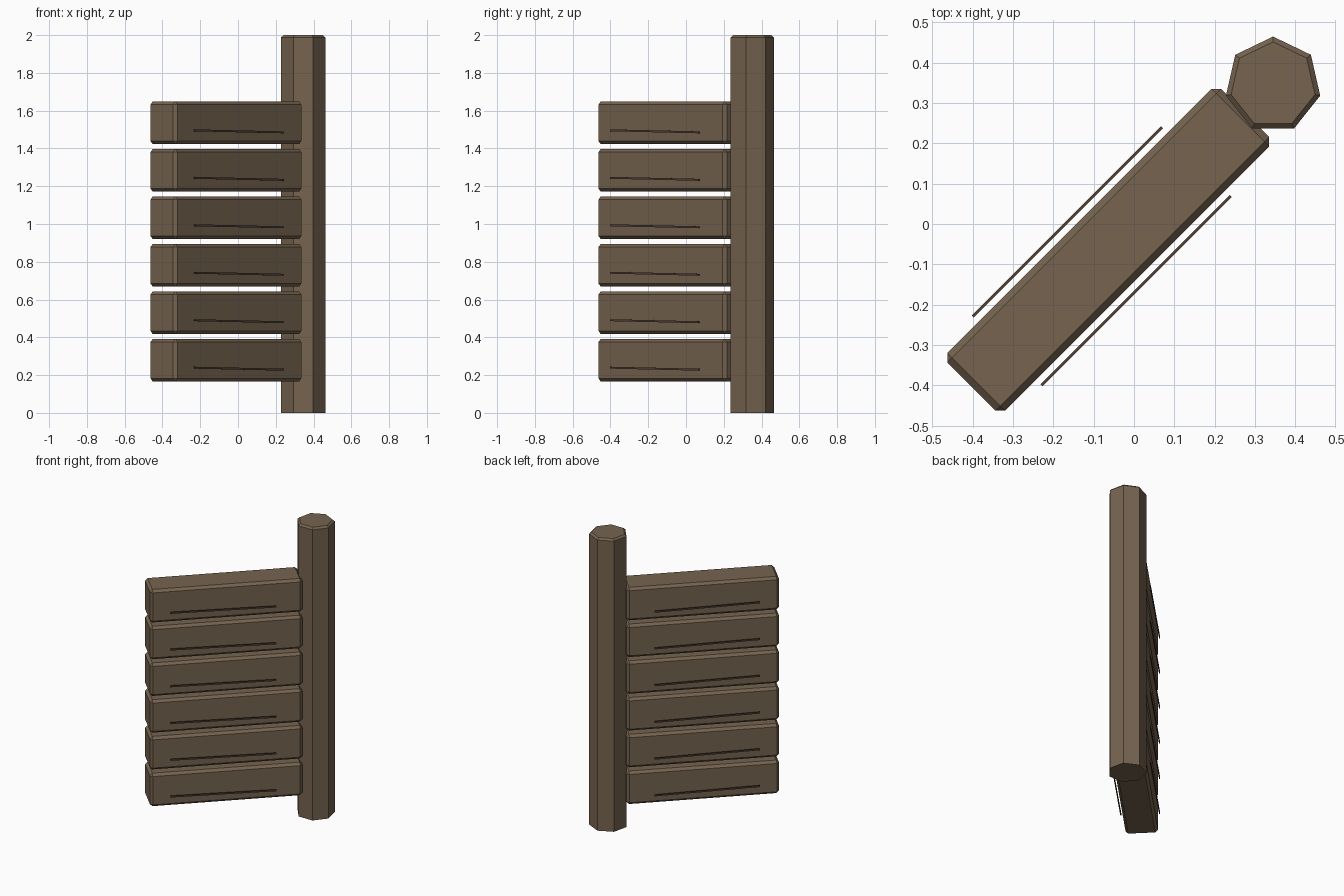
import bpy, bmesh, math
from mathutils import Matrix

if "Cube" in bpy.data.objects:
    bpy.data.objects.remove(bpy.data.objects["Cube"])


def material(name, rgb):
    m = bpy.data.materials.new(name)
    m.diffuse_color = (*rgb, 1.0)
    m.use_nodes = True
    m.node_tree.nodes["Principled BSDF"].inputs["Base Color"].default_value = m.diffuse_color
    return m


WOOD = material("weathered_brown_wood", (0.18, 0.127, 0.079))
DARK = material("dark_brown_crack", (0.085, 0.052, 0.036))
DIAGONAL = Matrix.Rotation(math.radians(45), 4, 'Z')  # gate runs along x = y


def finish(bm, name, mat):
    bmesh.ops.recalc_face_normals(bm, faces=bm.faces)
    mesh = bpy.data.meshes.new(name)
    bm.to_mesh(mesh)
    bm.free()
    mesh.materials.append(mat)
    obj = bpy.data.objects.new(name, mesh)
    bpy.context.collection.objects.link(obj)
    return obj


def box(name, mat, size, centre, bevel=0.0, tilt=0.0):
    """Box in the gate's own frame: along, across, up."""
    bm = bmesh.new()
    bmesh.ops.create_cube(bm, size=1.0, matrix=Matrix.Diagonal((*size, 1.0)))
    if bevel:
        bmesh.ops.bevel(bm, geom=bm.edges[:], offset=bevel, segments=1,
                        affect='EDGES', profile=0.5)
    bm.transform(DIAGONAL @ Matrix.Translation(centre) @ Matrix.Rotation(tilt, 4, 'Y'))
    return finish(bm, name, mat)


# seven-sided post with a chamfered top rim
bm = bmesh.new()
ring = [bm.verts.new((0.345 + 0.12 * math.sin(2 * math.pi * i / 7),
                      0.345 + 0.12 * math.cos(2 * math.pi * i / 7), 0.0))
        for i in range(7)]
base = bm.faces.new(ring)
up = bmesh.ops.extrude_face_region(bm, geom=[base], use_keep_orig=True)["geom"]
for v in up:
    if isinstance(v, bmesh.types.BMVert):
        v.co.z = 2.0
rim = [e for e in bm.edges if all(v.co.z > 1.9 for v in e.verts)]
bmesh.ops.bevel(bm, geom=rim, offset=0.012, segments=1, affect='EDGES', profile=0.5)
finish(bm, "post", WOOD)

# six planks, each with a slightly sloping crack strip on both sides
for i in range(6):
    box(f"plank_{i + 1}", WOOD, (0.96, 0.202, 0.226),
        (-0.0903, 0.0, 0.279 + 0.2513 * i), bevel=0.0165)
    for side, sign in (("front", -1), ("back", 1)):
        box(f"crack_{side}_{i + 1}", DARK, (0.664, 0.007, 0.010),
            (-0.113, 0.1205 * sign, 0.234 + 0.2513 * i), tilt=0.016)
